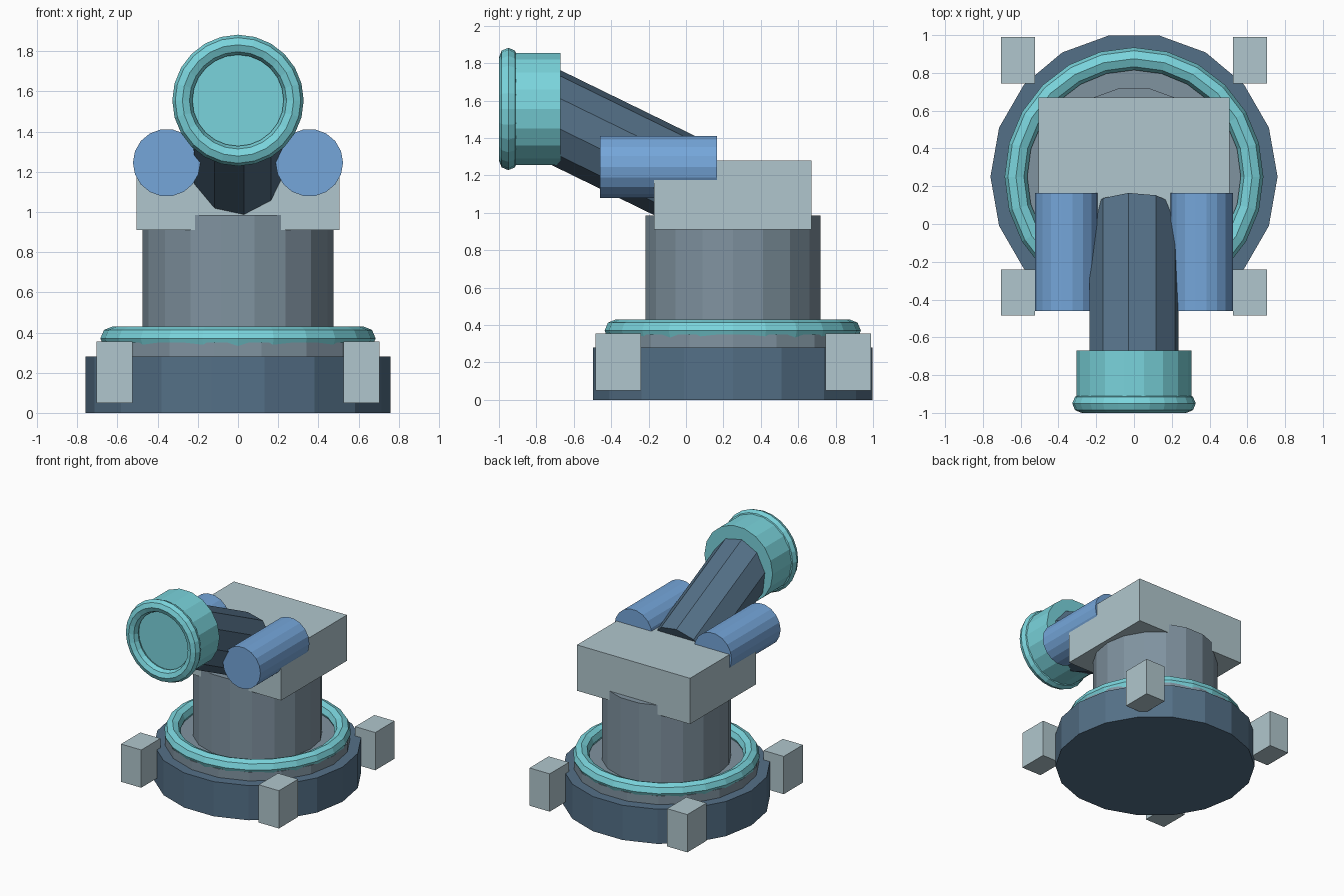
import bpy, bmesh
from math import radians, atan2, degrees, hypot
from mathutils import Matrix, Vector

old = bpy.data.objects.get("Cube")
if old:
    bpy.data.objects.remove(old, do_unlink=True)


def material(name, rgb):
    linear = [((c / 255 + 0.055) / 1.055) ** 2.4 for c in rgb] + [1.0]
    m = bpy.data.materials.new(name)
    m.use_nodes = True
    m.diffuse_color = linear
    m.node_tree.nodes["Principled BSDF"].inputs["Base Color"].default_value = linear
    return m


slate = material("dark slate", (84, 112, 135))
grey = material("mid grey", (128, 147, 160))
pale = material("pale grey", (176, 198, 205))
teal = material("teal", (122, 212, 220))
blue = material("blue", (117, 166, 218))


def finish(name, bm, mat):
    mesh = bpy.data.meshes.new(name)
    bm.to_mesh(mesh)
    bm.free()
    mesh.materials.append(mat)
    obj = bpy.data.objects.new(name, mesh)
    bpy.context.collection.objects.link(obj)
    return obj


def cylinder(name, mat, radius, length, centre, tilt=0, roll=90, sides=18):
    """Flat-sided cylinder; tilt leans its axis from up toward the front."""
    bm = bmesh.new()
    place = (Matrix.Translation(centre) @ Matrix.Rotation(radians(tilt), 4, 'X')
             @ Matrix.Rotation(radians(roll), 4, 'Z'))
    bmesh.ops.create_cone(bm, cap_ends=True, segments=sides, radius1=radius,
                          radius2=radius, depth=length, matrix=place)
    return finish(name, bm, mat)


def box(name, mat, low, high):
    low, high = Vector(low), Vector(high)
    bm = bmesh.new()
    bmesh.ops.create_cube(bm, size=1, matrix=Matrix.Translation((low + high) / 2)
                          @ Matrix.Diagonal((*(high - low), 1)))
    return finish(name, bm, mat)


def ring(name, mat, major, minor, centre, tilt=0):
    bpy.ops.mesh.primitive_torus_add(
        major_segments=24, minor_segments=8, major_radius=major,
        minor_radius=minor, location=centre, rotation=(radians(tilt), 0, 0))
    obj = bpy.context.object
    obj.name = name
    obj.data.materials.append(mat)
    bpy.ops.object.shade_flat()


# Stacked turret base
AXIS_Y = 0.25
cylinder("base", slate, 0.76, 0.28, (0, AXIS_Y, 0.14))
cylinder("base_disc", grey, 0.68, 0.10, (0, AXIS_Y, 0.30))
ring("base_ring", teal, 0.625, 0.06, (0, AXIS_Y, 0.37))
cylinder("column", grey, 0.475, 0.685, (0, AXIS_Y, 0.6425))
box("head_block", pale, (-0.505, -0.17, 0.91), (0.505, 0.67, 1.28))

# Corner feet and side tubes, one set per side
for side, sign in (("left", 1), ("right", -1)):
    xs = sorted((sign * 0.525, sign * 0.705))
    for end, y in (("front", -0.485), ("back", 0.745)):
        box(f"{end}_{side}_foot", pale, (xs[0], y, 0.05), (xs[1], y + 0.245, 0.355))
    cylinder(f"{side}_tube", blue, 0.168, 0.625, (sign * 0.355, -0.1475, 1.245), tilt=90)

# Slanted barrel from the block up to the muzzle
tail, tip = Vector((0, 0.06, 1.14)), Vector((0, -0.8, 1.56))
run = tip - tail
cylinder("barrel", slate, 0.24, run.length, (tail + tip) / 2,
         tilt=degrees(atan2(-run.y, run.z)), roll=7, sides=10)

# Muzzle with rounded rim
cylinder("muzzle", teal, 0.305, 0.26, (0, -0.80, 1.555), tilt=90)
ring("muzzle_rim", teal, 0.277, 0.05, (0, -0.95, 1.555), tilt=90)
